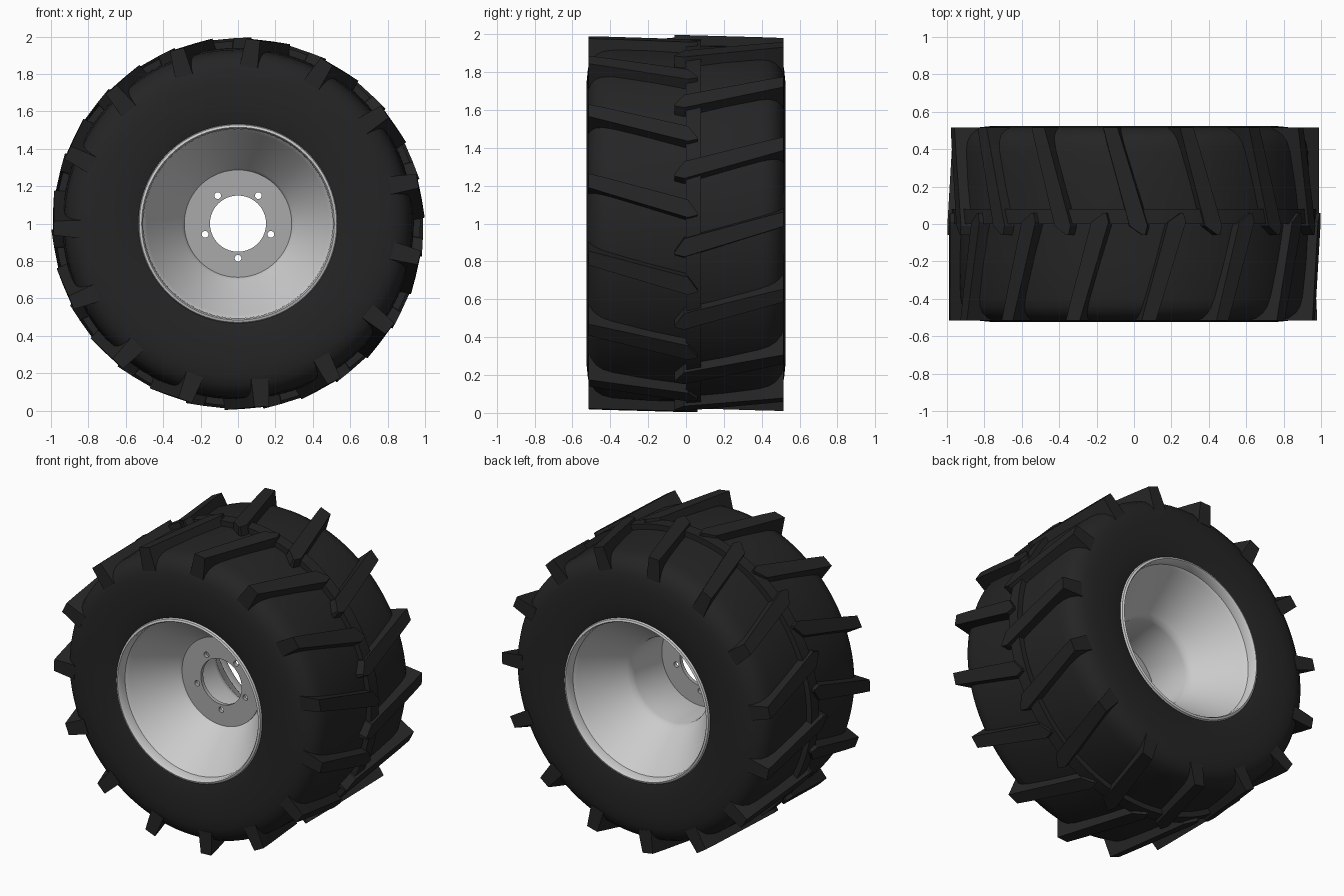
import bpy, bmesh
from math import sin, cos, radians, pi
from mathutils import Matrix, Vector

if "Cube" in bpy.data.objects:
    bpy.data.objects.remove(bpy.data.objects["Cube"])

CZ = 1.0       # axle height
LUGS = 15      # lugs per side


def material(name, v):
    m = bpy.data.materials.new(name)
    m.diffuse_color = (v, v, v, 1)
    m.use_nodes = True
    m.node_tree.nodes["Principled BSDF"].inputs["Base Color"].default_value = m.diffuse_color
    return m


def finish(bm, name, mat=None, smooth=True):
    me = bpy.data.meshes.new(name)
    bm.to_mesh(me)
    bm.free()
    ob = bpy.data.objects.new(name, me)
    bpy.context.collection.objects.link(ob)
    ob.location.z = CZ
    if mat:
        me.materials.append(mat)
    bpy.ops.object.select_all(action='DESELECT')
    ob.select_set(True)
    bpy.context.view_layer.objects.active = ob
    if smooth:
        bpy.ops.object.shade_smooth_by_angle(angle=radians(32))
    return ob


def lathe(name, profile, mat=None, n=96, closed=False):
    """Revolve (radius, y) points about the y axis."""
    bm = bmesh.new()
    rings = [[bm.verts.new((r * sin(2 * pi * k / n), y, r * cos(2 * pi * k / n)))
              for k in range(n)] for r, y in profile]
    pairs = list(zip(rings, rings[1:]))
    if closed:
        pairs.append((rings[-1], rings[0]))
    for a, b in pairs:
        for k in range(n):
            j = (k + 1) % n
            bm.faces.new((a[k], a[j], b[j], b[k]))
    return finish(bm, name, mat)


rubber = material("rubber", 0.018)
steel = material("steel", 0.55)
plate = material("plate", 0.4)

# Tyre carcass: sidewall, rounded shoulder, slightly crowned tread
half = [(0.525, -0.505), (0.56, -0.515), (0.65, -0.523), (0.75, -0.525),
        (0.82, -0.518), (0.865, -0.503), (0.90, -0.475), (0.92, -0.44),
        (0.93, -0.39), (0.938, -0.2)]
lathe("tyre", half + [(0.94, 0)] + [(r, -y) for r, y in reversed(half)], rubber)

# Centre rib joining the two rows of lugs
lathe("centre_rib", [(0.93, 0.0), (0.975, 0.0), (0.975, 0.08), (0.93, 0.08)], rubber)

# Slanted lugs: two staggered mirrored rows
# section: y, sideways offset, top height, base height, half width
sections = [(-0.515, -0.075, 0.984, 0.835, 0.038),
            (-0.42, -0.048, 0.986, 0.86, 0.041),
            (0.01, 0.076, 0.991, 0.90, 0.048),
            (0.06, 0.105, 0.991, 0.90, 0.006)]


def add_lug(bm, side, angle):
    rot = Matrix.Rotation(angle, 4, 'Y')
    rings = []
    for y, t, top, base, w in sections:
        pts = [(t - w, top), (t + w, top), (t + w + 0.01, base), (t - w - 0.01, base)]
        rings.append([bm.verts.new(rot @ Vector((x, y * side, z))) for x, z in pts])
    for a, b in zip(rings, rings[1:]):
        for k in range(4):
            j = (k + 1) % 4
            bm.faces.new((a[k], a[j], b[j], b[k]))
    bm.faces.new(rings[0])
    bm.faces.new(rings[-1])


for name, side, start in (("front_lugs", 1, 9), ("back_lugs", -1, 21)):
    bm = bmesh.new()
    for k in range(LUGS):
        add_lug(bm, side, radians(start + 360 / LUGS * k))
    bmesh.ops.recalc_face_normals(bm, faces=bm.faces)
    finish(bm, name, rubber, smooth=False)

# Rim: lip, bead step, cone and hub tube, the same on both sides
rim = [(0.535, 0.50), (0.528, 0.52), (0.515, 0.525), (0.508, 0.515), (0.505, 0.46),
       (0.492, 0.445), (0.485, 0.43), (0.30, 0.19), (0.285, 0.165), (0.28, 0.14)]
lathe("rim", rim + [(r, -y) for r, y in reversed(rim)], steel)

# Mounting plate with centre bore and five bolt holes
disc = lathe("mounting_plate", [(0.15, -0.175), (0.287, -0.175), (0.287, -0.15),
                                (0.15, -0.15)], plate, closed=True)
bm = bmesh.new()
for k in range(5):
    a = pi + 2 * pi * k / 5
    pos = Matrix.Translation((0.185 * sin(a), -0.16, 0.185 * cos(a)))
    bmesh.ops.create_cone(bm, cap_ends=True, segments=20, radius1=0.018, radius2=0.018,
                          depth=0.2, matrix=pos @ Matrix.Rotation(pi / 2, 4, 'X'))
cutter = finish(bm, "bolt_hole_cutter", smooth=False)
cutter.hide_render = True
mod = disc.modifiers.new("bolt_holes", 'BOOLEAN')
mod.operation = 'DIFFERENCE'
mod.object = cutter
bpy.context.view_layer.objects.active = disc
bpy.ops.object.modifier_apply(modifier=mod.name)
bpy.data.objects.remove(cutter)
